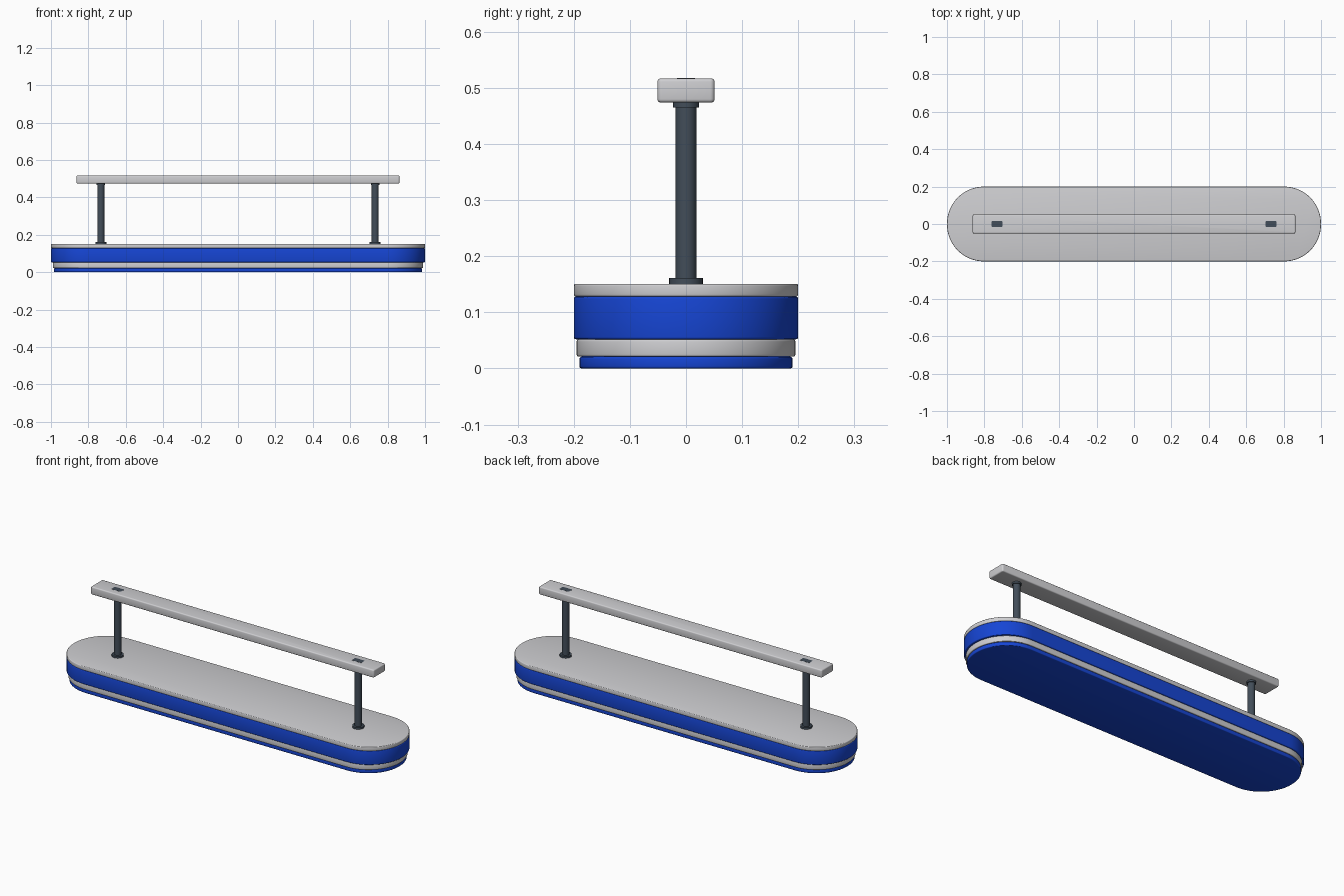
import bpy, bmesh, math

if "Cube" in bpy.data.objects:
    bpy.data.objects.remove(bpy.data.objects["Cube"])


def material(name, rgb):
    m = bpy.data.materials.new(name)
    m.diffuse_color = (*rgb, 1)
    m.use_nodes = True
    m.node_tree.nodes["Principled BSDF"].inputs["Base Color"].default_value = m.diffuse_color
    return m


GREY = material("light grey", (0.62, 0.62, 0.64))
BLUE = material("royal blue", (0.008, 0.06, 0.66))
SLATE = material("dark slate", (0.055, 0.075, 0.10))


def outline(hx, hy, r, steps):
    """Rounded rectangle, counter-clockwise."""
    pts = []
    for i, (sx, sy) in enumerate([(1, 1), (-1, 1), (-1, -1), (1, -1)]):
        for k in range(steps + 1):
            a = math.pi / 2 * (i + k / steps)
            pts.append((sx * (hx - r) + r * math.cos(a), sy * (hy - r) + r * math.sin(a)))
    return pts


def slab(name, hx, hy, r, z0, z1, mat, bevel=0.004, steps=16, x=0):
    """Extruded rounded rectangle with softened rims."""
    bm = bmesh.new()
    face = bm.faces.new([bm.verts.new((px + x, py, z0)) for px, py in outline(hx, hy, r, steps)])
    top = bmesh.ops.extrude_face_region(bm, geom=[face])["geom"]
    bmesh.ops.translate(bm, vec=(0, 0, z1 - z0), verts=[g for g in top if isinstance(g, bmesh.types.BMVert)])
    bmesh.ops.remove_doubles(bm, verts=bm.verts[:], dist=1e-5)
    bmesh.ops.recalc_face_normals(bm, faces=bm.faces[:])
    if bevel:
        rims = [e for e in bm.edges if abs(e.verts[0].co.z - e.verts[1].co.z) < 1e-6]
        bmesh.ops.bevel(bm, geom=rims, offset=bevel, segments=3, profile=0.5, affect='EDGES')
    me = bpy.data.meshes.new(name)
    bm.to_mesh(me)
    bm.free()
    me.materials.append(mat)
    ob = bpy.data.objects.new(name, me)
    bpy.context.collection.objects.link(ob)
    smooth(ob)


def smooth(ob):
    bpy.ops.object.select_all(action='DESELECT')
    ob.select_set(True)
    bpy.context.view_layer.objects.active = ob
    bpy.ops.object.shade_smooth_by_angle(angle=math.radians(35))


def cylinder(name, x, r, z0, z1):
    bpy.ops.mesh.primitive_cylinder_add(vertices=32, radius=r, depth=z1 - z0, location=(x, 0, (z0 + z1) / 2))
    ob = bpy.context.object
    ob.name = name
    ob.data.materials.append(SLATE)
    smooth(ob)


# Stacked base layers
slab("base_foot", 0.985, 0.19, 0.188, 0.0, 0.021, BLUE)
slab("lower_band", 0.99, 0.195, 0.193, 0.021, 0.052, GREY)
slab("main_body", 1.0, 0.2, 0.198, 0.052, 0.128, BLUE)
slab("deck", 1.0, 0.2, 0.198, 0.128, 0.151, GREY)

# Hand rail
slab("rail", 0.863, 0.051, 0.008, 0.474, 0.517, GREY, bevel=0.006, steps=4)

# Posts with flanges, and cap plates set into the rail
for side, x in (("left", -0.733), ("right", 0.733)):
    cylinder(side + "_post", x, 0.0185, 0.15, 0.475)
    cylinder(side + "_foot_flange", x, 0.030, 0.15, 0.161)
    cylinder(side + "_top_flange", x, 0.023, 0.465, 0.475)
    slab(side + "_cap_plate", 0.029, 0.016, 0.006, 0.513, 0.5175, SLATE, bevel=0, steps=4, x=x)
